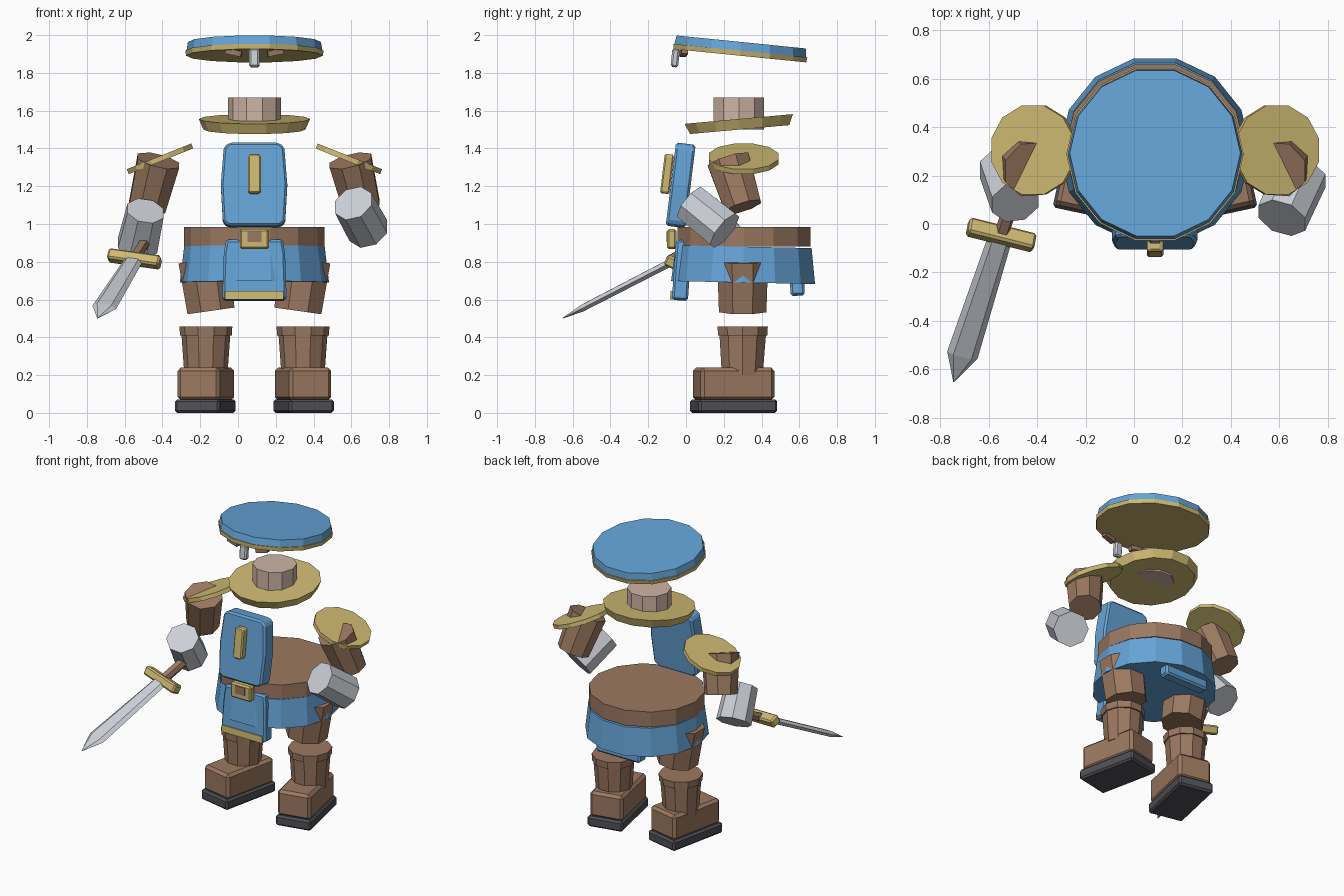
import bpy, bmesh, math
from mathutils import Vector, Matrix, Euler

if "Cube" in bpy.data.objects:
    bpy.data.objects.remove(bpy.data.objects["Cube"])


def material(name, rgb):
    m = bpy.data.materials.new(name)
    m.use_nodes = True
    m.diffuse_color = (*rgb, 1)
    m.node_tree.nodes["Principled BSDF"].inputs["Base Color"].default_value = (*rgb, 1)
    return m


BLUE = material("cloth blue", (0.13, 0.37, 0.68))
GOLD = material("gold", (0.62, 0.49, 0.17))
BROWN = material("leather brown", (0.33, 0.19, 0.12))
STEEL = material("steel", (0.6, 0.63, 0.68))
DARK = material("sole grey", (0.08, 0.08, 0.095))
SKIN = material("skin", (0.62, 0.46, 0.38))
C = 0.087  # middle of the body in x


def finish(name, bm, mat, bevel=0):
    bmesh.ops.recalc_face_normals(bm, faces=bm.faces)
    me = bpy.data.meshes.new(name)
    bm.to_mesh(me)
    bm.free()
    me.materials.append(mat)
    ob = bpy.data.objects.new(name, me)
    bpy.context.collection.objects.link(ob)
    if bevel:
        mod = ob.modifiers.new("chamfer", "BEVEL")
        mod.width, mod.segments = bevel, 1
    return ob


def loft(bm, rings):
    """Skin a list of equal rings of points and cap both ends."""
    rows = [[bm.verts.new(p) for p in ring] for ring in rings]
    n = len(rows[0])
    for a, b in zip(rows, rows[1:]):
        for i in range(n):
            j = (i + 1) % n
            bm.faces.new((a[i], a[j], b[j], b[i]))
    bm.faces.new(rows[0])
    bm.faces.new(rows[-1])


def tube(name, mat, start, end, r1, r2, n, squash=1):
    """Prism with n sides between two points, a flat side facing front."""
    p, q = Vector(start), Vector(end)
    axis = (q - p).normalized()
    u = (Vector((1, 0, 0)) - axis * axis.x).normalized()
    v = axis.cross(u)
    angles = [(k + 0.5) * math.tau / n for k in range(n)]
    bm = bmesh.new()
    loft(bm, [[c + r * (u * math.sin(a) + v * squash * math.cos(a)) for a in angles]
              for c, r in ((p, r1), (q, r2))])
    return finish(name, bm, mat)


def box(name, mat, at, size, rot=(0, 0, 0), bevel=0):
    bm = bmesh.new()
    turn = Euler([math.radians(a) for a in rot]).to_matrix().to_4x4()
    bmesh.ops.create_cube(bm, size=1, matrix=Matrix.Translation(at) @ turn
                          @ Matrix.Diagonal((*size, 1)))
    return finish(name, bm, mat, bevel)


def panel(name, mat, outline, at, depth, tilt, bevel):
    """Mirrored outline of (half width, height), extruded in depth and leaned."""
    pts = outline + [(-x, z) for x, z in reversed(outline)]
    m = Matrix.Translation(at) @ Matrix.Rotation(math.radians(tilt), 4, "X")
    bm = bmesh.new()
    loft(bm, [[m @ Vector((x, y, z)) for x, z in pts] for y in (-depth / 2, depth / 2)])
    return finish(name, bm, mat, bevel)


# Hat, with a leaned axis
up = Vector((0, 0.1, 0.995))
hat = Vector((C, 0.285, 1.891))
tube("hat_rim", GOLD, hat, hat + up * 0.027, 0.362, 0.366, 14)
tube("hat_crown", BLUE, hat + up * 0.027, hat + up * 0.073, 0.36, 0.352, 14)
box("nose_guard", STEEL, (C, -0.057, 1.88), (0.055, 0.04, 0.1), (-6, 0, 0), 0.01)
for s, side in ((1, "left"), (-1, "right")):
    box(side + "_eyebrow", BROWN, (C + s * 0.11, -0.012, 1.908), (0.085, 0.035, 0.03),
        (0, -s * 12, s * 8))

# Neck and collar
tube("neck", SKIN, (C, 0.28, 1.5), (C, 0.28, 1.67), 0.14, 0.14, 10)
tube("collar", GOLD, (C, 0.284, 1.5), (C, 0.279, 1.556), 0.27, 0.295, 14)

# Chest plate and its badge
panel("chest_plate", BLUE, [(0.135, -0.222), (0.165, -0.2), (0.176, 0), (0.16, 0.2),
                            (0.13, 0.222)], (C - 0.002, -0.028, 1.205), 0.105, -7, 0.012)
panel("chest_badge", GOLD, [(0.026, -0.105), (0.034, -0.09), (0.034, 0.09), (0.026, 0.105)],
      (C, -0.1, 1.265), 0.05, -7, 0.008)

# Belt, skirt and hanging cloths
tube("belt", BROWN, (C, 0.307, 0.88), (C, 0.307, 0.985), 0.372, 0.372, 14, 0.97)
tube("skirt", BLUE, (C, 0.302, 0.69), (C, 0.306, 0.88), 0.395, 0.372, 14, 0.99)
panel("front_cloth", BLUE, [(0.165, -0.15), (0.17, -0.13), (0.162, 0.1), (0.15, 0.17)],
      (C, -0.022, 0.745), 0.085, -4, 0.012)
box("cloth_trim", GOLD, (C, -0.07, 0.622), (0.31, 0.025, 0.045), (-4, 0, 0))
panel("back_cloth", BLUE, [(0.165, -0.13), (0.17, -0.11), (0.16, 0.12)],
      (C, 0.585, 0.75), 0.075, 3, 0.012)
box("buckle", GOLD, (C, -0.075, 0.92), (0.155, 0.05, 0.105), bevel=0.01)
box("buckle_centre", BROWN, (C, -0.1, 0.932), (0.075, 0.009, 0.055))

for s, side in ((1, "left"), (-1, "right")):
    # Leg and boot, toes turned out
    x = C + s * 0.257
    tube(side + "_thigh", BROWN, (C + s * 0.23, 0.3, 0.54), (C + s * 0.268, 0.3, 0.81),
         0.136, 0.146, 8)
    tube(side + "_boot_shaft", BROWN, (x, 0.298, 0.2), (x, 0.3, 0.41), 0.114, 0.129, 10)
    tube(side + "_boot_cuff", BROWN, (x, 0.3, 0.41), (x, 0.3, 0.457), 0.137, 0.14, 10)
    box(side + "_foot", BROWN, (x, 0.252, 0.153), (0.228, 0.4, 0.175), (0, 0, s * 12), 0.018)
    box(side + "_sole", DARK, (x + s * 0.003, 0.252, 0.036), (0.242, 0.425, 0.072),
        (0, 0, s * 12), 0.012)

    # Shoulder plate and upper arm
    plate = Vector((C + s * 0.5, 0.305, 1.345))
    normal = Vector((s * 0.37, 0, 0.93)) * 0.014
    tube(side + "_shoulder_plate", GOLD, plate - normal, plate + normal, 0.19, 0.19, 12)
    tube(side + "_upper_arm", BROWN, (C + s * 0.508, 0.225, 1.335),
         (C + s * 0.568, 0.302, 1.09), 0.122, 0.106, 8)

# Forearms
tube("left_forearm", STEEL, (0.61, 0.025, 1.11), (0.69, 0.205, 0.965), 0.11, 0.114, 8)
tube("right_forearm", STEEL, (-0.49, 0.09, 1.07), (-0.532, 0.235, 0.885), 0.105, 0.114, 8)

# Sword, built along its own axes
guard = Vector((-0.548, -0.045, 0.815))
along = Vector((-0.205, -0.635, -0.328)).normalized()
across = Vector((0.28, -0.07, -0.04))
across = (across - along * across.dot(along)).normalized()
flat = along.cross(across)


def sword_part(name, mat, sections):
    bm = bmesh.new()
    loft(bm, [[guard + along * d + across * w * i + flat * t * j
               for i, j in ((-1, 0), (-0.6, 1), (0.6, 1), (1, 0), (0.6, -1), (-0.6, -1))]
              for d, w, t in sections])
    finish(name, bm, mat)


sword_part("sword_blade", STEEL, [(0, 0.05, 0.02), (0.58, 0.065, 0.018), (0.71, 0.002, 0.002)])
sword_part("sword_grip", BROWN, [(-0.2, 0.03, 0.026), (0, 0.03, 0.026)])
turn = Matrix((across, along, flat)).transposed().to_euler()
box("sword_guard", GOLD, guard, (0.285, 0.07, 0.06), [math.degrees(a) for a in turn], 0.01)
